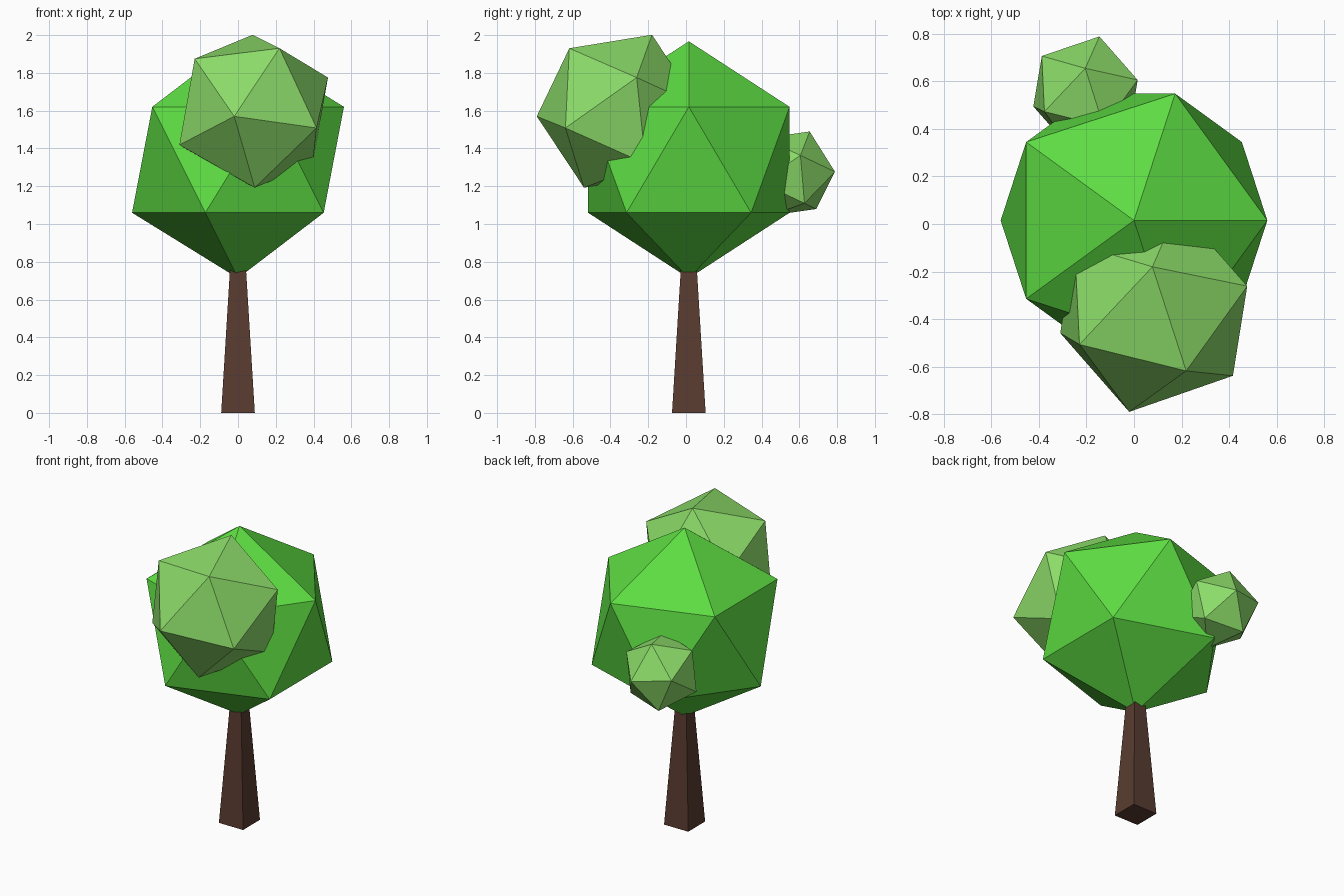
import bpy, bmesh
from math import radians, sqrt
from mathutils import Matrix, Vector

if "Cube" in bpy.data.objects:
    bpy.data.objects.remove(bpy.data.objects["Cube"])


def material(name, rgb):
    m = bpy.data.materials.new(name)
    m.diffuse_color = (*rgb, 1)
    m.use_nodes = True
    m.node_tree.nodes["Principled BSDF"].inputs["Base Color"].default_value = m.diffuse_color
    return m


def finish(name, bm, mat):
    mesh = bpy.data.meshes.new(name)
    bm.to_mesh(mesh)
    bm.free()
    mesh.materials.append(mat)
    bpy.context.collection.objects.link(bpy.data.objects.new(name, mesh))


def foliage(name, centre, radius, pole, ring, mat):
    """Icosahedron turned so that one corner points at pole and a neighbouring one at ring."""
    c = Vector(centre)
    z = (Vector(pole) - c).normalized()
    x = Vector(ring) - c
    x = (x - x.dot(z) * z).normalized()
    turn = Matrix((x, z.cross(x), z)).transposed().to_4x4()
    bm = bmesh.new()
    bmesh.ops.create_icosphere(bm, subdivisions=1, radius=radius,
                               matrix=Matrix.Translation(c) @ turn)
    finish(name, bm, mat)


bark = material("bark", (0.10, 0.045, 0.03))
leaf = material("leaf", (0.11, 0.72, 0.055))
light_leaf = material("light_leaf", (0.26, 0.71, 0.14))

# Trunk: tapered square post running up into the crown
height = 0.9
bm = bmesh.new()
bmesh.ops.create_cone(bm, cap_ends=True, segments=4,
                      radius1=0.089 * sqrt(2), radius2=0.034 * sqrt(2), depth=height,
                      matrix=Matrix.Translation((0, 0.015, height / 2)))
bmesh.ops.rotate(bm, verts=bm.verts, cent=(0, 0.015, 0),
                 matrix=Matrix.Rotation(radians(45), 3, 'Z'))
# keep the sides square to the axes whatever the cone's starting angle
if max(v.co.x for v in bm.verts) > 0.1:
    bmesh.ops.rotate(bm, verts=bm.verts, cent=(0, 0.015, 0),
                     matrix=Matrix.Rotation(radians(45), 3, 'Z'))
finish("trunk", bm, bark)

# Main crown, upright
foliage("crown", (0, 0.015, 1.34), 0.627, (0, 0.015, 2), (1, 0.015, 1.6), leaf)

# Large tilted clump at the front, small one at the back
foliage("front_clump", (0.083, -0.36, 1.597), 0.443,
        (-0.02, -0.79, 1.57), (0.22, -0.615, 1.93), light_leaf)
foliage("back_clump", (-0.204, 0.55, 1.267), 0.246,
        (-0.205, 0.655, 1.49), (-0.145, 0.79, 1.276), light_leaf)
